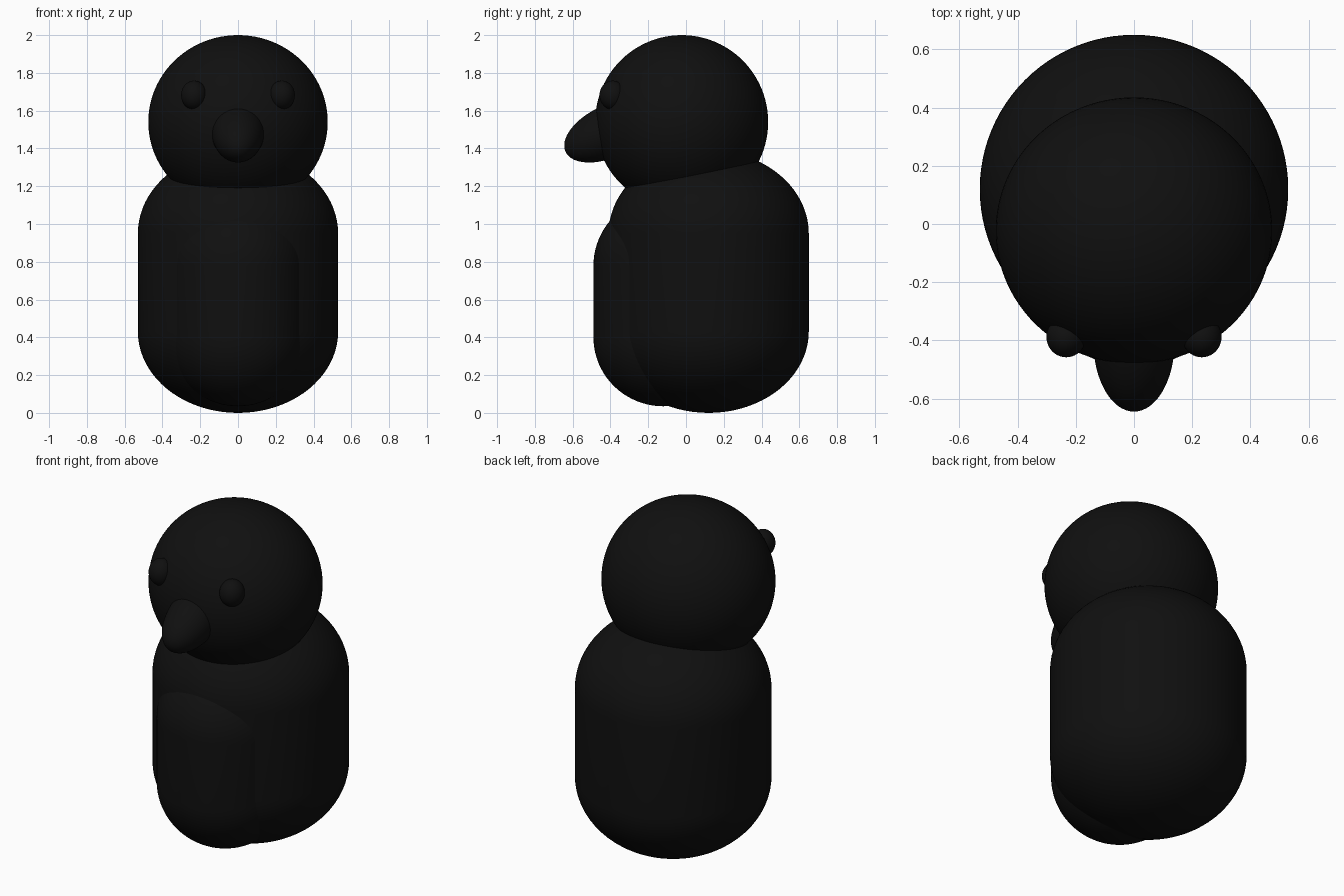
import bpy, bmesh, math
from mathutils import Matrix, Vector

if "Cube" in bpy.data.objects:
    bpy.data.objects.remove(bpy.data.objects["Cube"])

black = bpy.data.materials.new("black")
black.diffuse_color = (0.005, 0.005, 0.005, 1)
black.use_nodes = True
black.node_tree.nodes["Principled BSDF"].inputs["Base Color"].default_value = black.diffuse_color


def finish(bm, name):
    for f in bm.faces:
        f.smooth = True
    bmesh.ops.recalc_face_normals(bm, faces=bm.faces)
    me = bpy.data.meshes.new(name)
    bm.to_mesh(me)
    bm.free()
    me.materials.append(black)
    ob = bpy.data.objects.new(name, me)
    bpy.context.collection.objects.link(ob)
    return ob


def ellipsoid(name, centre, radii, tilt=0.0, segs=64):
    bm = bmesh.new()
    m = (Matrix.Translation(centre) @ Matrix.Rotation(tilt, 4, 'X')
         @ Matrix.Diagonal((*radii, 1)))
    bmesh.ops.create_uvsphere(bm, u_segments=segs, v_segments=segs // 2, radius=1, matrix=m)
    return finish(bm, name)


def capsule(name, y, r, z_low, h_low, z_high, h_high, segs=96, rings=20):
    """Upright capsule: straight wall from z_low to z_high with rounded ends."""
    prof = []
    for i in range(rings + 1):
        a = math.pi / 2 * (1 - i / rings)
        prof.append((r * math.cos(a), z_low - h_low * math.sin(a)))
    for i in range(rings + 1):
        a = math.pi / 2 * i / rings
        prof.append((r * math.cos(a), z_high + h_high * math.sin(a)))
    bm = bmesh.new()
    vs = [bm.verts.new((x, y, z)) for x, z in prof]
    es = [bm.edges.new(p) for p in zip(vs, vs[1:])]
    bmesh.ops.spin(bm, geom=vs + es, cent=(0, y, 0), axis=(0, 0, 1),
                   angle=2 * math.pi, steps=segs, use_duplicate=False)
    bmesh.ops.remove_doubles(bm, verts=bm.verts, dist=0.0005)
    return finish(bm, name)


# body and belly
capsule("body", 0.12, 0.53, 0.43, 0.43, 0.95, 0.44)
capsule("belly", -0.12, 0.37, 0.40, 0.365, 0.78, 0.367)

# head
ellipsoid("head", (0, -0.023, 1.54), (0.475, 0.458, 0.46), segs=96)

# beak, tilted downwards to the front
ellipsoid("beak", (0, -0.402, 1.492), (0.14, 0.26, 0.138), math.radians(25))

# eyes
for side, name in ((-1, "eye_right"), (1, "eye_left")):
    ellipsoid(name, (side * 0.233, -0.388, 1.682), (0.068, 0.07, 0.077), segs=40)
